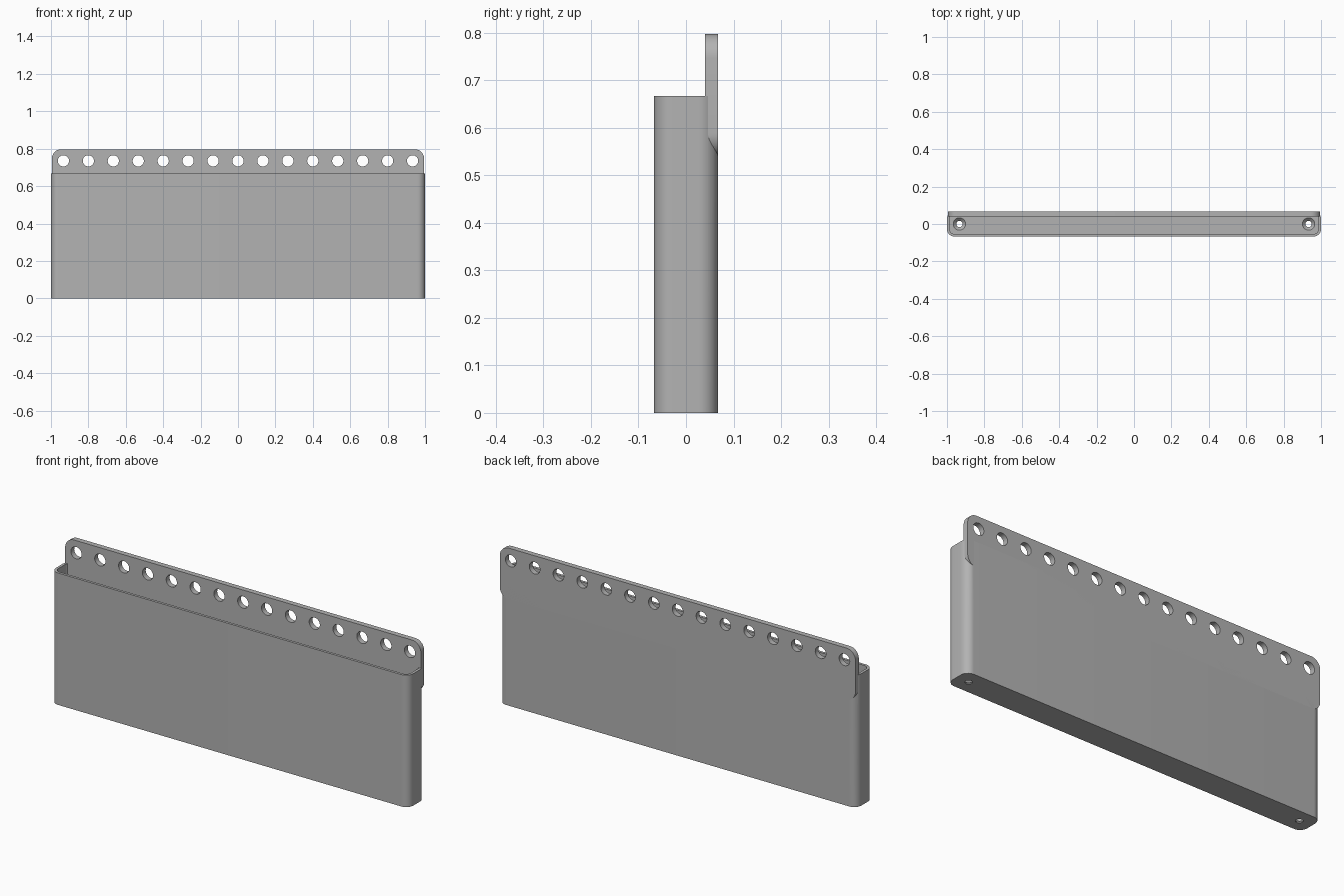
import bpy
import bmesh
import math
from mathutils import Matrix, Vector

if "Cube" in bpy.data.objects:
    bpy.data.objects.remove(bpy.data.objects["Cube"], do_unlink=True)

# Main sizes
HALF_W, HALF_D, HEIGHT = 1.0, 0.067, 0.667
WALL, FLOOR, CORNER = 0.0133, 0.02, 0.04
PLATE_W, PLATE_FRONT, PLATE_LOW, PLATE_TOP = 0.995, 0.04, 0.538, 0.797
PITCH = 2 / 15

grey = bpy.data.materials.new("plain grey")
grey.use_nodes = True
colour = (0.45, 0.45, 0.45, 1)
grey.diffuse_color = colour
grey.node_tree.nodes["Principled BSDF"].inputs["Base Color"].default_value = colour


def make_object(name, bm):
    bmesh.ops.recalc_face_normals(bm, faces=bm.faces)
    mesh = bpy.data.meshes.new(name)
    bm.to_mesh(mesh)
    bm.free()
    mesh.materials.append(grey)
    obj = bpy.data.objects.new(name, mesh)
    bpy.context.collection.objects.link(obj)
    return obj


def rounded_slab(name, half_a, half_b, radius, thickness, matrix, steps=12):
    """Rounded rectangle in the local xy plane, extruded along local z."""
    bm = bmesh.new()
    verts = []
    for quarter, (sx, sy) in enumerate([(1, 1), (-1, 1), (-1, -1), (1, -1)]):
        for i in range(steps + 1):
            a = (quarter + i / steps) * math.pi / 2
            verts.append(bm.verts.new((sx * (half_a - radius) + radius * math.cos(a),
                                       sy * (half_b - radius) + radius * math.sin(a), 0)))
    face = bm.faces.new(verts)
    new = bmesh.ops.extrude_face_region(bm, geom=[face])["geom"]
    bmesh.ops.translate(bm, vec=(0, 0, thickness),
                        verts=[v for v in new if isinstance(v, bmesh.types.BMVert)])
    bm.transform(matrix)
    return make_object(name, bm)


def add_cone(bm, r1, r2, depth, matrix):
    bmesh.ops.create_cone(bm, cap_ends=True, segments=32, radius1=r1, radius2=r2,
                          depth=depth, matrix=matrix)


def combine(obj, other, operation):
    mod = obj.modifiers.new(operation.lower(), "BOOLEAN")
    mod.object, mod.operation, mod.solver = other, operation, "EXACT"
    bpy.ops.object.select_all(action="DESELECT")
    bpy.context.view_layer.objects.active = obj
    obj.select_set(True)
    bpy.ops.object.modifier_apply(modifier=mod.name)
    bpy.data.objects.remove(other, do_unlink=True)


# Hollow bin with rounded upright corners
bin_body = rounded_slab("hanging_bin", HALF_W, HALF_D, CORNER, HEIGHT, Matrix())
cavity = rounded_slab("cavity_cutter", HALF_W - WALL, HALF_D - WALL, CORNER - WALL,
                      HEIGHT, Matrix.Translation((0, 0, FLOOR)))
combine(bin_body, cavity, "DIFFERENCE")

# Countersunk screw holes in the floor, one at each end
for x in (-7 * PITCH, 7 * PITCH):
    bm = bmesh.new()
    add_cone(bm, 0.017, 0.017, 0.1, Matrix.Translation((x, 0, 0)))
    combine(bin_body, make_object("screw_hole_cutter", bm), "DIFFERENCE")
    bm = bmesh.new()
    add_cone(bm, 0.015, 0.035, 0.02, Matrix.Translation((x, 0, FLOOR - 0.008)))
    combine(bin_body, make_object("countersink_cutter", bm), "DIFFERENCE")

# Back mounting plate with rounded corners and a row of holes
upright = Matrix.Rotation(math.radians(90), 4, "X")
centre = Vector((0, HALF_D, (PLATE_LOW + PLATE_TOP) / 2))
plate = rounded_slab("mounting_plate", PLATE_W, (PLATE_TOP - PLATE_LOW) / 2, 0.05,
                     HALF_D - PLATE_FRONT, Matrix.Translation(centre) @ upright)
bm = bmesh.new()
for i in range(-7, 8):
    add_cone(bm, 0.03, 0.03, 0.2, Matrix.Translation((i * PITCH, HALF_D, 0.735)) @ upright)
combine(plate, make_object("peg_hole_cutter", bm), "DIFFERENCE")
combine(bin_body, plate, "UNION")

# Smooth the curves, keep edges sharp
bpy.ops.object.shade_smooth_by_angle(angle=math.radians(30))
